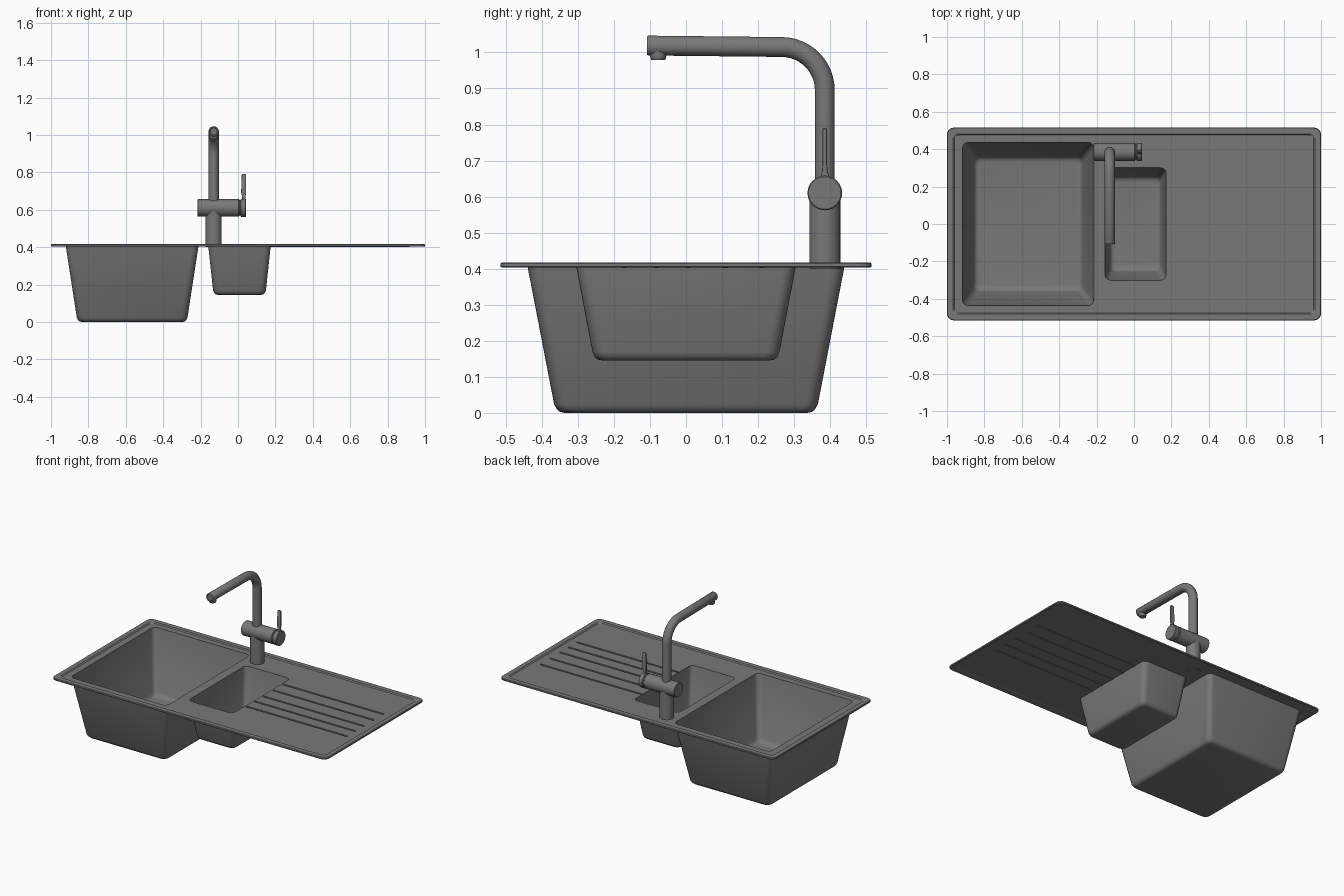
import bpy, bmesh
from math import sin, cos, pi, radians
from mathutils import Vector

cube = bpy.data.objects.get("Cube")
if cube:
    bpy.data.objects.remove(cube)

grey = bpy.data.materials.new("stone_grey")
GREY = (0.19, 0.19, 0.19, 1)
grey.diffuse_color = GREY
grey.use_nodes = True
grey.node_tree.nodes["Principled BSDF"].inputs["Base Color"].default_value = GREY


def loft(name, rings, smooth=True):
    """Skin a list of equal-sized point rings and cap both ends."""
    bm = bmesh.new()
    loops = [[bm.verts.new(p) for p in ring] for ring in rings]
    n = len(loops[0])
    for a, b in zip(loops, loops[1:]):
        for i in range(n):
            j = (i + 1) % n
            bm.faces.new((a[i], a[j], b[j], b[i]))
    bm.faces.new(loops[0])
    bm.faces.new(loops[-1])
    bmesh.ops.recalc_face_normals(bm, faces=bm.faces)
    mesh = bpy.data.meshes.new(name)
    bm.to_mesh(mesh)
    bm.free()
    mesh.materials.append(grey)
    obj = bpy.data.objects.new(name, mesh)
    bpy.context.collection.objects.link(obj)
    if smooth:
        bpy.ops.object.select_all(action='DESELECT')
        obj.select_set(True)
        bpy.context.view_layer.objects.active = obj
        bpy.ops.object.shade_smooth_by_angle(angle=radians(35))
    return obj


def rounded(cx, cy, hx, hy, r, z, seg=5):
    """Rounded rectangle ring from its centre and half sizes."""
    pts = []
    for k, (sx, sy) in enumerate(((1, 1), (-1, 1), (-1, -1), (1, -1))):
        for s in range(seg + 1):
            a = (k + s / seg) * pi / 2
            pts.append((cx + sx * (hx - r) + r * cos(a),
                        cy + sy * (hy - r) + r * sin(a), z))
    return pts


def circle(centre, u, v, r, n=32):
    c, u, v = Vector(centre), Vector(u), Vector(v)
    return [c + r * (u * cos(2 * pi * i / n) + v * sin(2 * pi * i / n)) for i in range(n)]


def turned_x(name, y, z, profile):
    return loft(name, [circle((x, y, z), (0, 1, 0), (0, 0, 1), r) for x, r in profile])


def turned_z(name, x, y, profile):
    return loft(name, [circle((x, y, z), (1, 0, 0), (0, 1, 0), r) for z, r in profile])


# Worktop sheet with a raised rim above and a shallow lip below
SHEET, UNDER = 0.411, 0.405
plate_profile = [(0.045, UNDER), (0.04, 0.403), (0.004, 0.403), (0, 0.406),
                 (0, 0.414), (0.003, 0.417), (0.033, 0.417), (0.04, SHEET)]
plate = loft("sink_plate", [rounded(0, 0, 1 - d, 0.515 - d, 0.036 - d * 0.3, z)
                            for d, z in plate_profile], smooth=False)


def cut(cutter):
    mod = plate.modifiers.new(cutter.name, 'BOOLEAN')
    mod.operation = 'DIFFERENCE'
    mod.solver = 'EXACT'
    mod.object = cutter
    cutter.hide_render = True
    cutter.hide_viewport = True
    cutter.display_type = 'WIRE'


def bowl(name, top, base, floor, wall=0.004):
    """Tapered basin; top and base are outer (cx, cy, hx, hy)."""
    def ring(t, z, inset, r):
        c = [a + (b - a) * t for a, b in zip(top, base)]
        return rounded(c[0], c[1], c[2] - inset, c[3] - inset, r, z)
    inside = [ring(1, floor + wall, 0.03, 0.03),
              ring(1, floor + wall + 0.003, wall + 0.012, 0.03),
              ring(1, floor + wall + 0.01, wall + 0.004, 0.03),
              ring(0.95, floor + wall + 0.024, wall, 0.03),
              ring(0, 0.408, wall, 0.03)]
    outside = [ring(0, 0.408, 0, 0.034),
               ring(0.95, floor + 0.024, 0, 0.034),
               ring(1, floor + 0.01, 0.004, 0.034),
               ring(1, floor + 0.003, 0.012, 0.034),
               ring(1, floor, 0.025, 0.03)]
    loft(name, inside + outside)
    cut(loft(name + "_cutter", [ring(0, z, wall, 0.03) for z in (0.39, 0.43)], smooth=False))


bowl("large_bowl", (-0.566, 0, 0.355, 0.44), (-0.566, 0, 0.293, 0.362), 0)
bowl("small_bowl", (0.008, 0, 0.167, 0.305), (0.008, 0, 0.14, 0.257), 0.145)

# Drainer grooves, running out of the small bowl, with ribs underneath
for i, y in enumerate((0.21, 0.108, 0.005, -0.083, -0.17)):
    cut(loft(f"groove_cutter_{i}", [rounded(0.537, y, 0.378, 0.006, 0.005, z)
                                    for z in (0.4065, 0.43)], smooth=False))
    loft(f"groove_rib_{i}", [rounded(0.545, y, 0.372, 0.007, 0.006, z)
                             for z in (0.402, 0.4055)], smooth=False)

# Tap: column and horizontal valve body
TX, TY, VZ = -0.13, 0.385, 0.61
turned_z("tap_column", TX, TY, [(0.401, 0.043), (0.6, 0.043)])
turned_x("valve_body", TY, VZ, [(-0.217, 0.044), (-0.214, 0.047), (0.004, 0.047), (0.007, 0.044)])
turned_x("valve_neck", TY, VZ, [(0, 0.041), (0.02, 0.041)])
turned_x("lever_cap", TY, VZ, [(0.014, 0.045), (0.017, 0.048), (0.041, 0.048), (0.044, 0.045)])

# Lever: narrow bar flaring into the cap at its foot
lever = [(0.635, 0.029, 0.012, 0.022), (0.655, 0.031, 0.009, 0.012),
         (0.67, 0.031, 0.009, 0.008), (0.69, 0.03, 0.013, 0.006),
         (0.7, 0.03, 0.013, 0.006), (0.787, 0.032, 0.012, 0.006), (0.791, 0.032, 0.009, 0.004)]
loft("lever_handle", [rounded(x, TY, hx, hy, 0.003, z, 2) for z, x, hx, hy in lever])

# Spout: riser, quarter bend and straight arm
BEND, R = 0.12, 0.0275
rings = [circle((TX, TY, z), (1, 0, 0), (0, 1, 0), R) for z in (0.62, 0.895)]
for s in range(1, 13):
    a = s / 12 * radians(89)
    rings.append(circle((TX, TY - BEND + BEND * cos(a), 0.895 + BEND * sin(a)),
                        (1, 0, 0), (0, cos(a), sin(a)), R))
for y, r in ((-0.105, R), (-0.108, R - 0.002), (-0.108, 0.02), (-0.104, 0.018)):
    rings.append(circle((TX, y, 1.019), (1, 0, 0), (0, 0, 1), r))
loft("spout", rings)
turned_z("spout_nozzle", TX, -0.077, [(0.979, 0.019), (0.982, 0.021), (0.992, 0.023), (1.01, 0.023)])
